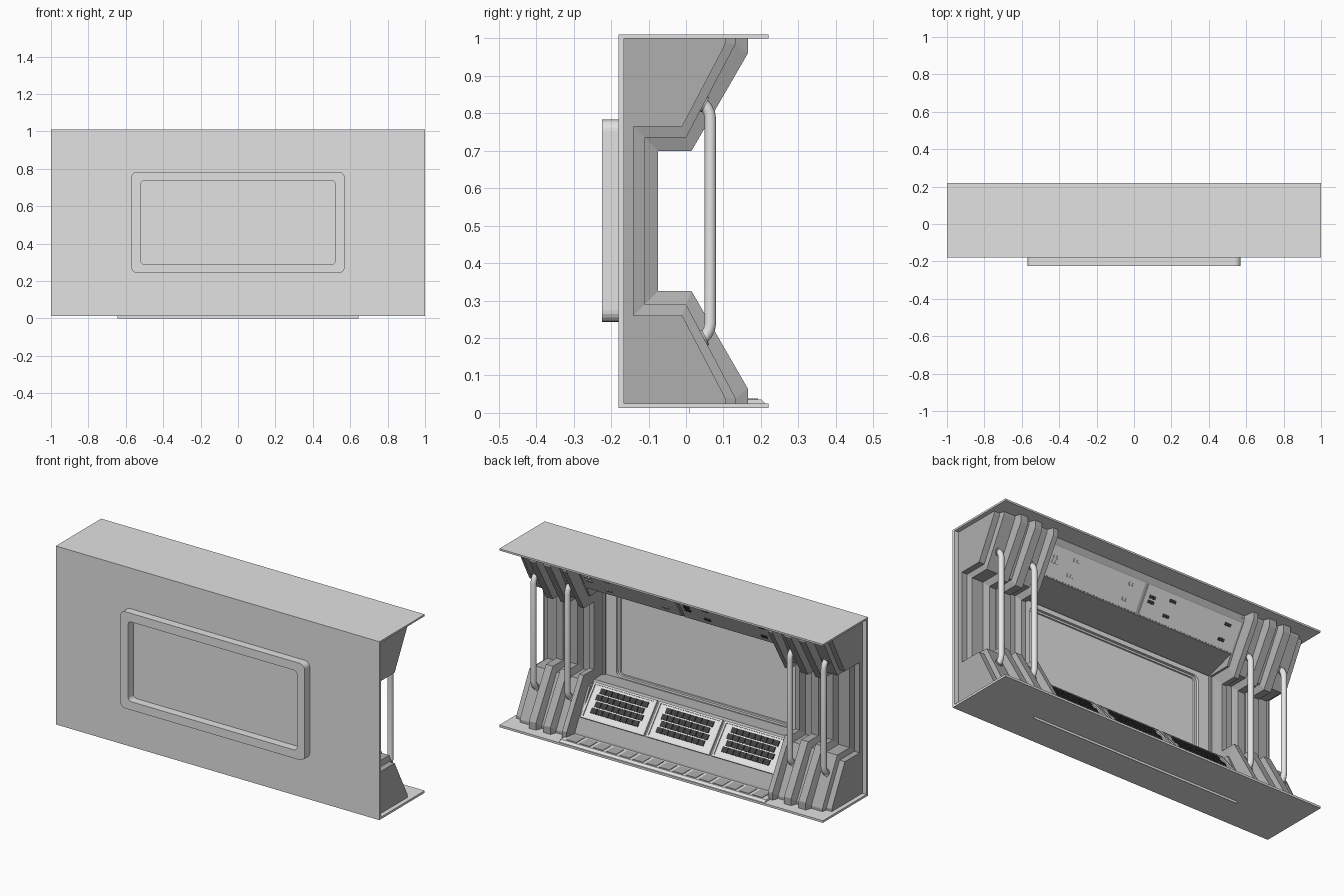
import bpy, bmesh, math
from mathutils import Matrix, Vector

cube = bpy.data.objects.get("Cube")
if cube:
    bpy.data.objects.remove(cube)


def material(name, v):
    m = bpy.data.materials.new(name)
    m.use_nodes = True
    m.diffuse_color = (v, v, v, 1)
    m.node_tree.nodes["Principled BSDF"].inputs["Base Color"].default_value = (v, v, v, 1)
    return m


SHELL = material("shell light grey", 0.76)
GREY = material("bay mid grey", 0.43)
LIGHT = material("pale grey", 0.84)
DARK = material("dark grey", 0.05)
MID_Z = 0.5125


def finish(name, bm, mat):
    bmesh.ops.recalc_face_normals(bm, faces=bm.faces)
    me = bpy.data.meshes.new(name)
    bm.to_mesh(me)
    bm.free()
    me.materials.append(mat)
    ob = bpy.data.objects.new(name, me)
    bpy.context.collection.objects.link(ob)
    return ob


def add_box(bm, lo, hi, frame=Matrix()):
    size = [b - a for a, b in zip(lo, hi)]
    mid = [(a + b) / 2 for a, b in zip(lo, hi)]
    bmesh.ops.create_cube(bm, size=1, matrix=frame @ Matrix.Translation(mid) @ Matrix.Diagonal((*size, 1)))


def box(name, lo, hi, mat):
    bm = bmesh.new()
    add_box(bm, lo, hi)
    return finish(name, bm, mat)


def loft(name, sections, mat):
    """Skin a list of closed point loops and cap both ends."""
    bm = bmesh.new()
    loops = [[bm.verts.new(p) for p in s] for s in sections]
    n = len(loops[0])
    for a, b in zip(loops, loops[1:]):
        for i in range(n):
            j = (i + 1) % n
            bm.faces.new((a[i], a[j], b[j], b[i]))
    bm.faces.new(loops[0])
    bm.faces.new(loops[-1])
    return finish(name, bm, mat)


def extrude_x(name, profile, half_width, mat):
    return loft(name, [[(x, y, z) for y, z in profile] for x in (-half_width, half_width)], mat)


def rounded(w, z0, z1, r, y):
    """Rounded rectangle in the xz plane, half width w."""
    pts = []
    corners = [(w - r, z1 - r), (r - w, z1 - r), (r - w, z0 + r), (w - r, z0 + r)]
    for q, (cx, cz) in enumerate(corners):
        for k in range(6):
            a = math.radians(90 * q + 18 * k)
            pts.append((cx + r * math.cos(a), y, cz + r * math.sin(a)))
    return pts


def ring(name, outer, inner, y0, y1, mat):
    bm = bmesh.new()
    loops = [[bm.verts.new(p) for p in rounded(*s, y)]
             for s, y in ((outer, y0), (outer, y1), (inner, y1), (inner, y0))]
    n = len(loops[0])
    for k in range(4):
        a, b = loops[k], loops[(k + 1) % 4]
        for i in range(n):
            j = (i + 1) % n
            bm.faces.new((a[i], a[j], b[j], b[i]))
    bmesh.ops.remove_doubles(bm, verts=bm.verts, dist=1e-3)
    return finish(name, bm, mat)


# Outer shell: front wall with window opening, roof and floor
opening = (0.522, 0.29, 0.735, 0.02)
ring("front_wall", (1, 0.013, 1.01, 0.0001), opening, -0.18, -0.165, SHELL)
box("window_panel", (-0.54, -0.179, 0.27), (0.54, -0.174, 0.75), SHELL)
ring("window_frame", (0.57, 0.243, 0.783, 0.03), opening, -0.225, -0.18, SHELL)
ring("inner_window_lining", (0.61, 0.25, 0.775, 0.005), (0.535, 0.28, 0.745, 0.03), -0.165, -0.15, SHELL)
box("roof", (-1, -0.18, 1.0), (1, 0.22, 1.01), SHELL)
box("floor", (-1, -0.18, 0.013), (1, 0.22, 0.025), SHELL)
box("base_fin", (-0.645, 0.009, 0.0), (0.645, 0.011, 0.013), SHELL)

# Ribbed end bays: C-shaped sections at three depths, skinned along x
LEVELS = [(-0.14, 0.765, -0.01, 0.105, 0.985),
          (-0.11, 0.735, 0.0, 0.132, 0.985),
          (-0.075, 0.70, 0.015, 0.165, 0.96)]
STATIONS = [(0.60, 0), (0.612, 0), (0.622, 2), (0.65, 2), (0.662, 1), (0.71, 1),
            (0.722, 2), (0.765, 2), (0.777, 1), (0.80, 1), (0.812, 2), (0.855, 2),
            (0.867, 1), (0.935, 1), (0.942, 0), (0.975, 0)]


def c_section(x, level):
    wall, lintel, knee, reach, edge = LEVELS[level]
    half = [(-0.165, 1.0), (reach, 1.0), (reach, edge), (knee, lintel), (wall, lintel)]
    whole = half + [(y, 2 * MID_Z - z) for y, z in reversed(half)]
    return [(x, y, z) for y, z in whole]


for side, word in ((1, "left"), (-1, "right")):
    loft(word + "_ribbed_bay", [c_section(side * x, lv) for x, lv in STATIONS], GREY)

    # Vertical grab tubes with collars
    for label, x in (("inner", 0.687), ("outer", 0.897)):
        curve = bpy.data.curves.new(word + "_tube", "CURVE")
        curve.dimensions = "3D"
        curve.bevel_depth = 0.0155
        curve.bevel_resolution = 6
        curve.use_fill_caps = True
        half = [(0.03, 0.845), (0.047, 0.825), (0.056, 0.814), (0.062, 0.802), (0.065, 0.785)]
        path = half + [(y, 2 * MID_Z - z) for y, z in reversed(half)]
        spline = curve.splines.new("POLY")
        spline.points.add(len(path) - 1)
        for p, (y, z) in zip(spline.points, path):
            p.co = (side * x, y, z, 1)
        tube = bpy.data.objects.new(f"{word}_{label}_tube", curve)
        bpy.context.collection.objects.link(tube)
        curve.materials.append(LIGHT)
        bpy.ops.object.select_all(action="DESELECT")
        tube.select_set(True)
        bpy.context.view_layer.objects.active = tube
        bpy.ops.object.convert(target="MESH")
        bpy.ops.object.shade_smooth_by_angle(angle=math.radians(50))
        bm = bmesh.new()
        for s in (1, -1):
            axis = Vector((0, 0.89, -0.45 * s))
            place = Matrix.Translation((side * x, 0.047, MID_Z + s * 0.313))
            bmesh.ops.create_cone(bm, cap_ends=True, segments=20, radius1=0.022, radius2=0.022, depth=0.012,
                                  matrix=place @ axis.to_track_quat("Z", "Y").to_matrix().to_4x4())
        finish(f"{word}_{label}_tube_collars", bm, GREY)


def slope_frame(high, low):
    """Frame on a sloped face: x across, y down the slope, z towards the back."""
    down = (low - high).normalized()
    out = Vector((1, 0, 0)).cross(down)
    if out.y < 0:
        out.negate()
    return Matrix.Translation(high) @ Matrix((Vector((1, 0, 0)), down, out)).transposed().to_4x4()


# Lower console with three keyboards
top, foot = Vector((0, -0.055, 0.265)), Vector((0, 0.068, 0.115))
length = (foot - top).length
slope = slope_frame(top, foot)
extrude_x("lower_console", [(-0.165, 0.025), (-0.165, 0.275), (-0.065, 0.275), (top.y, top.z),
                            (foot.y, foot.z), (0.105, 0.045), (0.11, 0.025)], 0.615, GREY)
boards, rims, keys = bmesh.new(), bmesh.new(), bmesh.new()
for cx in (-0.405, 0, 0.405):
    add_box(boards, (cx - 0.185, 0.004, 0), (cx + 0.185, length - 0.004, 0.006), slope)
    for s in (-1, 1):
        edge = cx + s * 0.19
        add_box(rims, (edge - 0.006, 0, 0), (edge + 0.006, length, 0.012), slope)
        mid = length / 2 + s * (length / 2 - 0.005)
        add_box(rims, (cx - 0.19, mid - 0.005, 0), (cx + 0.19, mid + 0.005, 0.012), slope)
    for row in range(4):
        for col in range(8):
            x = cx - 0.135 + col * 0.037 + (row % 2) * 0.01
            y = 0.036 + row * 0.036
            add_box(keys, (x - 0.017, y - 0.0145, 0.005), (x + 0.017, y + 0.0145, 0.012), slope)
finish("keyboard_plates", boards, LIGHT)
finish("keyboard_rims", rims, SHELL)
finish("keyboard_keys", keys, DARK)

# Upper console with two overhead panels and small switches
top, foot = Vector((0, 0.1, 0.965)), Vector((0, 0.015, 0.82))
length = (foot - top).length
slope = slope_frame(top, foot)
extrude_x("upper_console", [(-0.165, 1.0), (-0.165, 0.77), (-0.14, 0.77), (foot.y, foot.z),
                            (top.y, top.z), (0.105, 1.0)], 0.615, GREY)
plates = bmesh.new()
for cx, word, mat in ((-0.305, "right", DARK), (0.305, "left", SHELL)):
    add_box(plates, (cx - 0.295, 0.006, 0), (cx + 0.295, length - 0.006, 0.005), slope)
    switches = bmesh.new()
    for dx, y, count in ((0.24, 0.06, 4), (0.12, 0.04, 2), (0.13, 0.12, 2), (-0.23, 0.04, 2), (-0.22, 0.12, 2)):
        for k in range(count):
            x, v = cx + dx + (k % 2) * 0.02, y + (k // 2) * 0.025
            add_box(switches, (x - 0.008, v - 0.008, 0.004), (x + 0.008, v + 0.008, 0.01), slope)
    finish(word + "_overhead_switches", switches, mat)
finish("overhead_panels", plates, SHELL)

# Low step in front of the console with a row of slotted pads
extrude_x("step", [(0.1, 0.025), (0.1, 0.036), (0.2, 0.036), (0.212, 0.025)], 0.635, SHELL)
pads = bmesh.new()
for i in range(15):
    x = -0.574 + i * 0.082
    add_box(pads, (x - 0.031, 0.122, 0.034), (x + 0.031, 0.192, 0.039))
finish("step_pads", pads, GREY)
